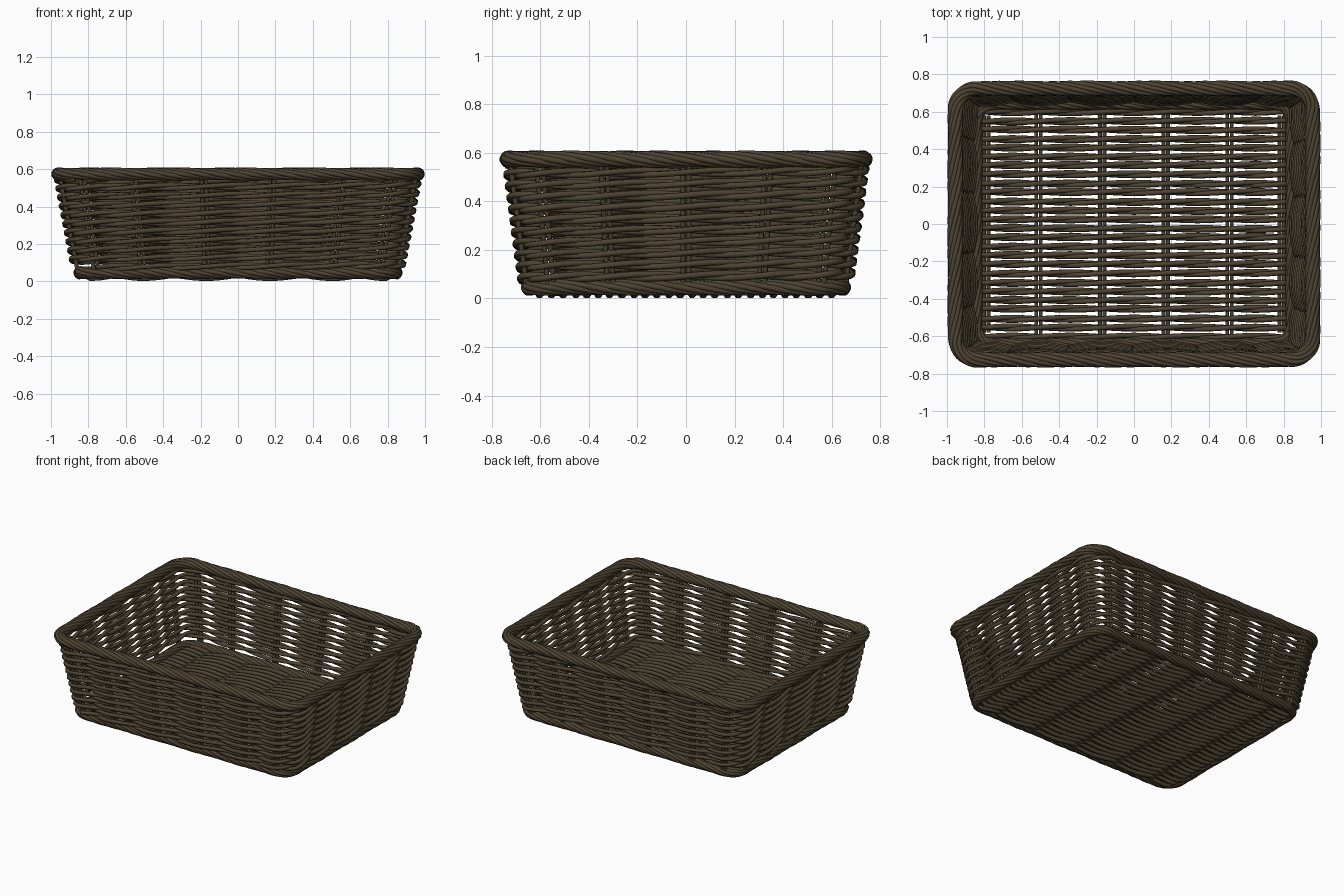
import bpy
import random
from math import sin, cos, pi
from mathutils import Vector

random.seed(4)
if "Cube" in bpy.data.objects:
    bpy.data.objects.remove(bpy.data.objects["Cube"], do_unlink=True)

# Single wicker colour
wicker = bpy.data.materials.new("dark brown wicker")
wicker.use_nodes = True
colour = (0.075, 0.056, 0.032, 1)
wicker.diffuse_color = colour
bsdf = wicker.node_tree.nodes["Principled BSDF"]
bsdf.inputs["Base Color"].default_value = colour
bsdf.inputs["Roughness"].default_value = 0.8

UP = Vector((0, 0, 1))


def rods(name, paths, radius, closed=False):
    """Six-sided rods along the given paths, joined into one mesh object."""
    curve = bpy.data.curves.new(name, "CURVE")
    curve.dimensions = "3D"
    curve.bevel_depth = radius
    curve.bevel_resolution = 1
    curve.use_fill_caps = True
    for path in paths:
        spline = curve.splines.new("POLY")
        spline.points.add(len(path) - 1)
        for point, co in zip(spline.points, path):
            point.co = (*co, 1)
        spline.use_cyclic_u = closed
    curve.materials.append(wicker)
    obj = bpy.data.objects.new(name, curve)
    bpy.context.scene.collection.objects.link(obj)
    bpy.ops.object.select_all(action="DESELECT")
    obj.select_set(True)
    bpy.context.view_layer.objects.active = obj
    bpy.ops.object.convert(target="MESH")
    return bpy.context.view_layer.objects.active


def wall(u, z, inset=0.0):
    """Point and outward normal on the flared rounded-rectangle wall.
    Even whole parts of u are straight sides, odd ones are corners."""
    t = (z - 0.04) / 0.53
    hx, hy, r = 0.855 + 0.1 * t - inset, 0.655 + 0.07 * t - inset, 0.1 + 0.02 * t
    seg, f = int(u) % 8, u - int(u)
    sx, sy = hx - r, hy - r
    corners = [(-sx, -sy), (sx, -sy), (sx, sy), (-sx, sy)]
    side = seg // 2
    a, b = Vector(corners[side]), Vector(corners[(side + 1) % 4])
    angle = -pi / 2 + side * pi / 2
    if seg % 2:
        angle += f * pi / 2
        p = b
    else:
        p = a.lerp(b, f)
    n = Vector((cos(angle), sin(angle), 0))
    return Vector((p.x, p.y, z)) + n * r, n


# Stake places around the wall: six on the long sides, five on the short ones
long_side = [0, 0.165, 0.39, 0.61, 0.835, 1]
short_side = [0, 0.22, 0.5, 0.78, 1]
stakes = [2 * s + f for s in range(4) for f in (short_side if s % 2 else long_side)]

# Upright stakes, each a pair of rods
paths = []
for u in stakes:
    low, n = wall(u, 0.03)
    high, n = wall(u, 0.575)
    along = UP.cross(n) * 0.012
    for s in (-1, 1):
        paths.append([low + along * s, high + along * s])
rods("wall_stakes", paths, 0.011)

# Wall weave: two strands twine around the stakes in a rising spiral
TURNS, STEPS = 10, 6
count = len(stakes)
for s, name in ((1, "wall_weave_outer_start"), (-1, "wall_weave_inner_start")):
    path = []
    total = TURNS * count * STEPS
    for i in range(total):
        k, f = divmod(i, STEPS)
        f /= STEPS
        u0, u1 = stakes[k % count], (stakes + [8])[k % count + 1]
        p, n = wall(u0 + (u1 - u0) * f, 0.075 + 0.475 * i / total)
        phase = pi * (k + f)
        path.append(p + n * (s * 0.022 * cos(phase)) + UP * (s * 0.009 * sin(phase)))
    rods(name, [path], 0.0135)


def rope_border(name, z, inset, width, height, twists, strands=8, radius=0.014):
    """Twisted rope following the wall outline."""
    centre = []
    for seg in range(8):
        m = 10 if seg % 2 else 44
        centre += [wall(seg + i / m, z, inset) for i in range(m)]
    lengths = [0.0]
    for i in range(len(centre)):
        step = centre[(i + 1) % len(centre)][0] - centre[i][0]
        lengths.append(lengths[-1] + step.length)
    paths = []
    for j in range(strands):
        swell = 0.93 + 0.07 * cos(4 * pi * j / strands)
        path = []
        for (p, n), d in zip(centre, lengths):
            a = 2 * pi * (j / strands - twists * d / lengths[-1])
            path.append(p + n * ((width - radius) * swell * cos(a))
                        + UP * ((height - radius) * swell * sin(a)))
        paths.append(path)
    rods(name, paths, radius, closed=True)


rope_border("top_rim", 0.573, 0.0, 0.043, 0.037, 9)
rope_border("base_rim", 0.046, 0.012, 0.036, 0.036, 8)

# Floor ribs, in pairs from front to back
ribs = [-0.79, -0.51, -0.17, 0.17, 0.51, 0.79]
FLOOR = 0.032
paths = []
for x in ribs:
    reach = 0.58 if abs(x) > 0.7 else 0.64
    for s in (-0.012, 0.012):
        paths.append([Vector((x + s, -reach, FLOOR)), Vector((x + s, reach, FLOOR))])
rods("floor_ribs", paths, 0.01)

# Floor weave: twined pairs running from side to side
paths = []
ROWS = 26
for row in range(ROWS):
    y = -0.6 + 1.2 * row / (ROWS - 1)
    y0, y1 = y + random.uniform(-0.004, 0.004), y + random.uniform(-0.004, 0.004)
    for s in (-1, 1):
        path = [Vector((-0.825, y0, FLOOR))]
        for i in range(5 * STEPS + 1):
            k = min(i // STEPS, 4)
            f = i / STEPS - k
            x = ribs[k] + (ribs[k + 1] - ribs[k]) * f
            phase = pi * (k + f + row)
            path.append(Vector((x, y0 + (y1 - y0) * (x + 0.8) / 1.6 + s * 0.008 * sin(phase),
                                FLOOR + s * 0.0185 * cos(phase))))
        path.append(Vector((0.825, y1, FLOOR)))
        paths.append(path)
rods("floor_weave", paths, 0.0135)
